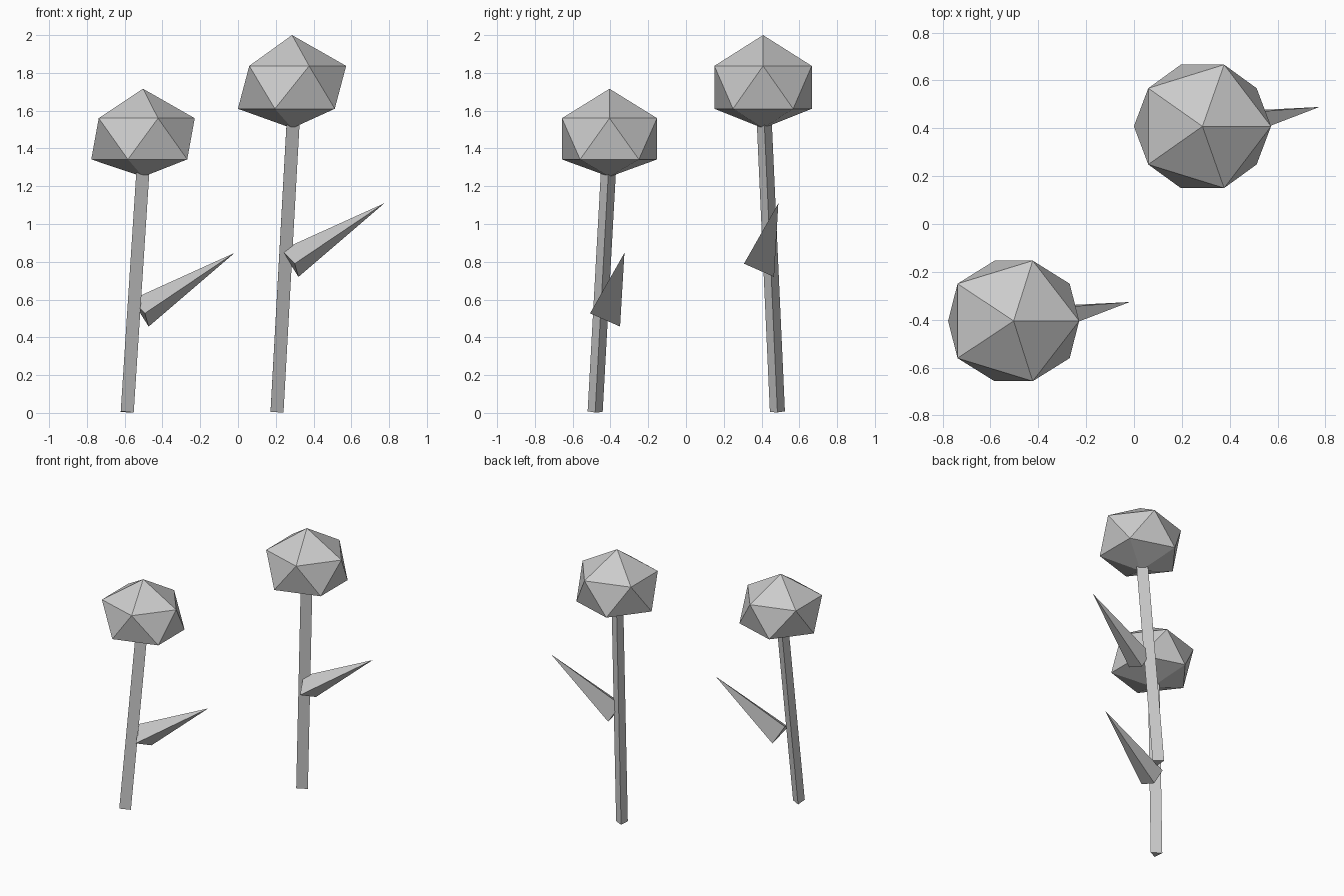
import bpy, bmesh, math
from mathutils import Vector

if "Cube" in bpy.data.objects:
    bpy.data.objects.remove(bpy.data.objects["Cube"])


def finish(name, bm):
    bmesh.ops.recalc_face_normals(bm, faces=bm.faces)
    me = bpy.data.meshes.new(name)
    bm.to_mesh(me)
    bm.free()
    ob = bpy.data.objects.new(name, me)
    bpy.context.collection.objects.link(ob)


def stem(name, base, top, r=0.046):
    # three-sided rod with one edge towards +x, square to its own axis
    base, top = Vector(base), Vector(top)
    turn = Vector((0, 0, 1)).rotation_difference(top - base)
    bm = bmesh.new()
    ring = [turn @ Vector((r * math.cos(a), r * math.sin(a), 0))
            for a in (0, math.tau / 3, 2 * math.tau / 3)]
    lo = [bm.verts.new(base + p) for p in ring]
    hi = [bm.verts.new(top + p) for p in ring]
    bm.faces.new(lo)
    bm.faces.new(hi)
    for i in range(3):
        j = (i + 1) % 3
        bm.faces.new((lo[i], lo[j], hi[j], hi[i]))
    finish(name, bm)


def leaf(name, offset):
    # slim three-sided spike: three base corners and a tip
    bm = bmesh.new()
    a, b, c, tip = [bm.verts.new(Vector(p) + Vector(offset)) for p in (
        (0.30, 0.307, 0.79), (0.32, 0.466, 0.72),
        (0.23, 0.447, 0.863), (0.775, 0.489, 1.11))]
    for f in ((a, b, c), (a, b, tip), (b, c, tip), (c, a, tip)):
        bm.faces.new(f)
    finish(name, bm)


def head(name, x, y, sx, sy, levels, shift):
    # icosahedron with a peaked top and a flattened underside
    bottom, low, high, top = levels
    bm = bmesh.new()
    bmesh.ops.create_icosphere(bm, subdivisions=1, radius=1)
    for v in bm.verts:
        z = v.co.z
        ring = abs(z) < 0.8
        level = (high if z > 0 else low) if ring else (top if z > 0 else bottom)
        dx = (shift if z > 0 else -shift) if ring else 0
        # upper ring sits on +x like the lower ring sits on -x
        v.co = Vector((x + dx + v.co.x * sx, y + v.co.y * sy, level))
    finish(name, bm)


# left, shorter flower
stem("left_stem", (-0.598, -0.481, 0.005), (-0.513, -0.409, 1.31))
leaf("left_leaf", (-0.793, -0.815, -0.263))
head("left_flower_head", -0.503, -0.405, 0.314, 0.296,
     (1.25, 1.342, 1.56, 1.716), -0.007)

# right, taller flower
stem("right_stem", (0.195, 0.484, 0.005), (0.282, 0.413, 1.57))
leaf("right_leaf", (0, 0, 0))
head("right_flower_head", 0.286, 0.408, 0.317, 0.303,
     (1.507, 1.61, 1.837, 2.0), 0.003)
